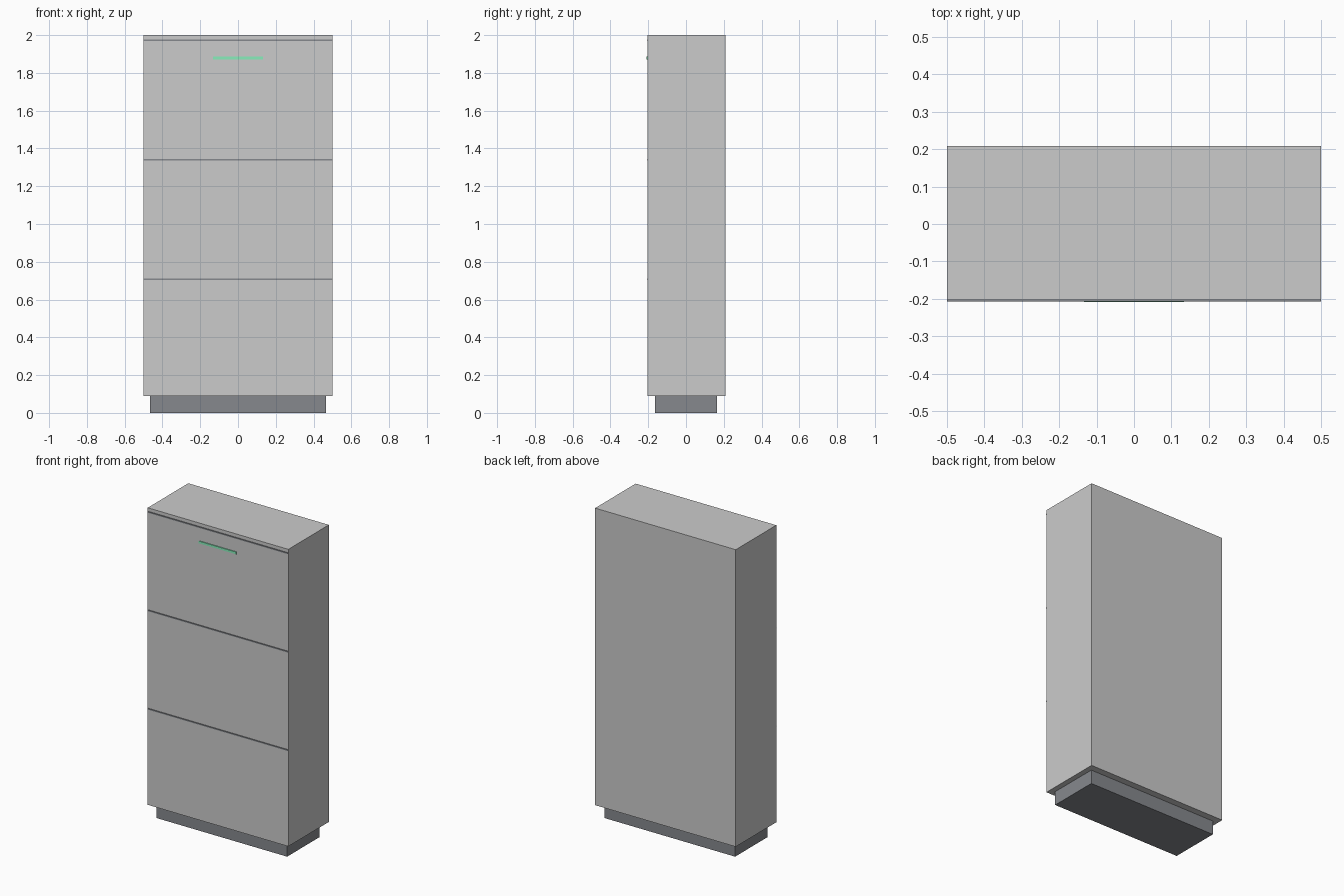
import bpy

if "Cube" in bpy.data.objects:
    bpy.data.objects.remove(bpy.data.objects["Cube"])


def material(name, rgb):
    mat = bpy.data.materials.new(name)
    mat.diffuse_color = (*rgb, 1)
    mat.use_nodes = True
    mat.node_tree.nodes["Principled BSDF"].inputs["Base Color"].default_value = mat.diffuse_color
    return mat


def box(name, x, y, z, mat=None):
    """Box spanning the (min, max) ranges x, y and z."""
    spans = (x, y, z)
    bpy.ops.mesh.primitive_cube_add(size=1, location=[(a + b) / 2 for a, b in spans])
    ob = bpy.context.object
    ob.name = name
    ob.scale = [b - a for a, b in spans]
    bpy.ops.object.transform_apply(location=False, rotation=False, scale=True)
    if mat:
        ob.data.materials.append(mat)
    return ob


dark = material("dark_grey", (0.24, 0.25, 0.27))
green = material("green", (0.25, 0.85, 0.5))

FRONT, BACK = -0.203, 0.209

# Cabinet body and recessed plinth
box("cabinet_body", (-0.5, 0.5), (FRONT, BACK), (0.09, 2.0))
box("plinth", (-0.465, 0.465), (-0.165, 0.165), (0.0, 0.09), dark)

# Dark strips dividing the front into panels
for i, z in enumerate((0.708, 1.341, 1.974)):
    box(f"panel_strip_{i + 1}", (-0.5, 0.5), (-0.207, FRONT + 0.002), (z - 0.004, z + 0.004), dark)

# Slim handle on the top panel
box("handle", (-0.133, 0.133), (-0.209, FRONT + 0.002), (1.872, 1.886), green)
